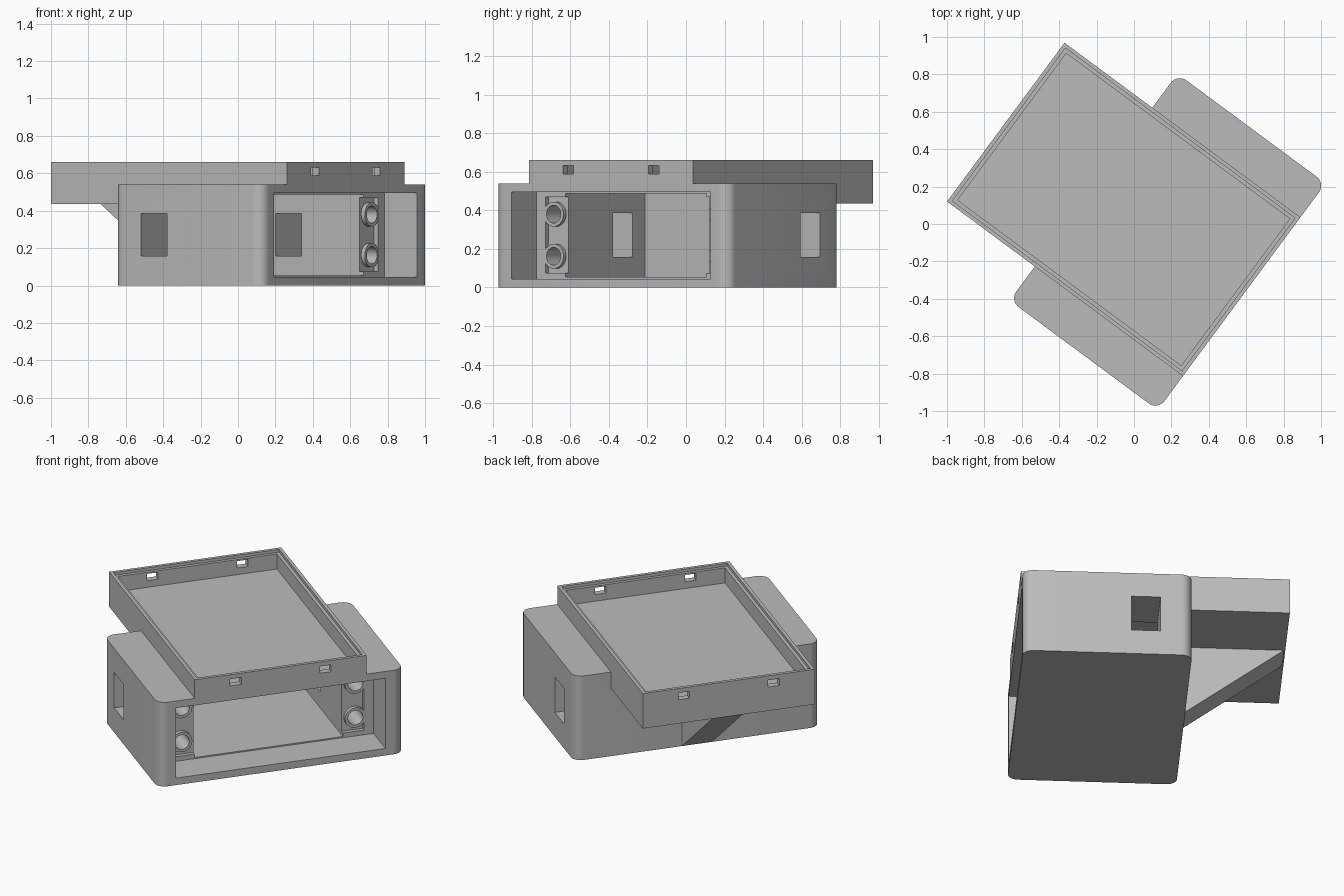
import bpy, bmesh, math
from mathutils import Matrix

if "Cube" in bpy.data.objects:
    bpy.data.objects.remove(bpy.data.objects["Cube"])

TURN = math.radians(-36.5)      # whole model is turned in plan
MID = 0.03                      # symmetry line across the case width
U0, U1 = -0.291, 0.694          # case depth
HALF = 0.754                    # half case width

gray = bpy.data.materials.new("light_gray")
gray.diffuse_color = (0.5, 0.5, 0.5, 1)
gray.use_nodes = True
gray.node_tree.nodes["Principled BSDF"].inputs["Base Color"].default_value = gray.diffuse_color


def make(name, bm):
    bmesh.ops.recalc_face_normals(bm, faces=bm.faces)
    me = bpy.data.meshes.new(name)
    bm.to_mesh(me)
    bm.free()
    me.materials.append(gray)
    ob = bpy.data.objects.new(name, me)
    bpy.context.collection.objects.link(ob)
    return ob


def box(name, u, v, z, radius=0):
    bm = bmesh.new()
    bmesh.ops.create_cube(bm, size=1)
    for p in bm.verts:
        p.co = [(a + b) / 2 + c * (b - a) for c, (a, b) in zip(p.co, (u, v, z))]
    if radius:
        edges = [e for e in bm.edges if abs(e.verts[0].co.z - e.verts[1].co.z) > 0.01]
        bmesh.ops.bevel(bm, geom=edges, offset=radius, segments=8, profile=0.5,
                        affect='EDGES')
    return make(name, bm)


def rod(name, u, v, z, r):
    bm = bmesh.new()
    m = Matrix.Translation(((u[0] + u[1]) / 2, v, z)) @ Matrix.Rotation(math.pi / 2, 4, 'Y')
    bmesh.ops.create_cone(bm, cap_ends=True, segments=32, radius1=r, radius2=r,
                          depth=u[1] - u[0], matrix=m)
    return make(name, bm)


def combine(target, other, op):
    mod = target.modifiers.new(op, 'BOOLEAN')
    mod.operation, mod.object, mod.solver = op, other, 'EXACT'
    bpy.context.view_layer.objects.active = target
    bpy.ops.object.modifier_apply(modifier=mod.name)
    bpy.data.objects.remove(other, do_unlink=True)


def cut(target, other):
    combine(target, other, 'DIFFERENCE')


def around(h):
    return (MID - h, MID + h)


# Case block with rounded upright corners
case = box("housing", (U0, U1), around(HALF), (0, 0.54), 0.06)

# Tray block overhanging the back of the case
combine(case, box("tray", (-0.875, U1), around(0.528), (0.435, 0.66)), 'UNION')

# Wedge bracket under the overhang
bm = bmesh.new()
side = [(U0 + 0.03, 0.0), (U0, 0.0), (-0.868, 0.436), (-0.868, 0.45), (U0 + 0.03, 0.45)]
face = bm.faces.new([bm.verts.new((u, MID - 0.092, z)) for u, z in side])
new = bmesh.ops.extrude_face_region(bm, geom=[face])["geom"]
bmesh.ops.translate(bm, verts=[g for g in new if isinstance(g, bmesh.types.BMVert)],
                    vec=(0, 0.184, 0))
combine(case, make("bracket", bm), 'UNION')

# Tray hollow and stepped rim
cut(case, box("tray_hollow", (-0.834, 0.653), around(0.488), (0.545, 0.8)))
cut(case, box("rim_step", (-0.854, 0.673), around(0.508), (0.642, 0.8)))

# Main cavity and wider front recess
cut(case, box("cavity", (-0.215, 0.6), around(0.455), (0.053, 0.488)))
cut(case, box("front_recess", (0.475, 0.9), around(0.643), (0.045, 0.495)))

for s in (-1, 1):
    # Clip slots through both end walls of the tray
    v = MID + s * 0.276
    cut(case, box("clip_slot", (-1.0, 0.9), (v - 0.034, v + 0.034), (0.588, 0.632)))
    # Side window
    a, b = sorted((MID + s * 0.4, MID + s * 0.9))
    cut(case, box("side_window", (-0.108, 0.062), (a, b), (0.158, 0.385)))
    # Pocket beside the cavity, with two hollow screw posts standing in it
    a, b = sorted((MID + s * 0.44, MID + s * 0.585))
    cut(case, box("post_pocket", (0.45, 0.5), (a, b), (0.075, 0.47)))
    for z in (0.162, 0.38):
        v = MID + s * 0.533
        combine(case, rod("screw_post", (0.44, 0.474), v, z, 0.064), 'UNION')
        cut(case, rod("screw_hole", (0.25, 0.6), v, z, 0.046))

# Smooth the rounded parts and turn the model into place
case.rotation_euler.z = TURN
bpy.ops.object.select_all(action='DESELECT')
case.select_set(True)
bpy.context.view_layer.objects.active = case
bpy.ops.object.shade_smooth_by_angle(angle=math.radians(30))
